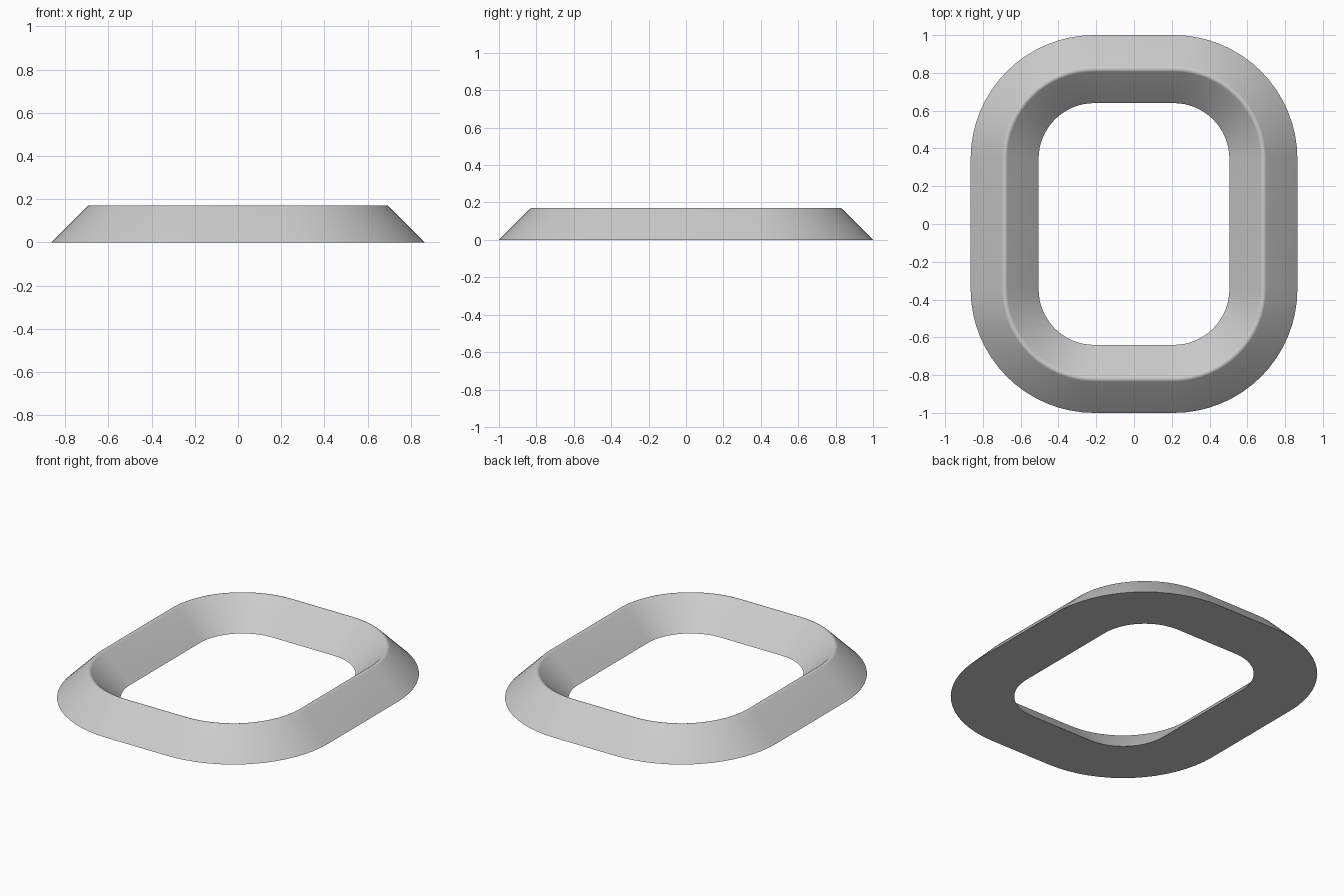
import bpy, bmesh
from math import sin, cos, pi, radians

if "Cube" in bpy.data.objects:
    bpy.data.objects.remove(bpy.data.objects["Cube"], do_unlink=True)

grey = bpy.data.materials.new("light_grey")
grey.use_nodes = True
colour = (0.6, 0.6, 0.6, 1)
grey.diffuse_color = colour
grey.node_tree.nodes["Principled BSDF"].inputs["Base Color"].default_value = colour

# Rounded-rectangle path: corner centres and the distance of the ridge from them
CX, CY = 0.21, 0.345
RIDGE, HALF, FILLET = 0.475, 0.18, 0.02
CORNER_STEPS, FILLET_STEPS = 16, 6

# Triangular section with a softly rounded crest, as (offset from corner, height)
section = [(RIDGE + HALF, 0)]
crest_z = HALF - FILLET * 2 ** 0.5
for i in range(FILLET_STEPS + 1):
    a = pi / 4 + pi / 2 * i / FILLET_STEPS
    section.append((RIDGE + FILLET * cos(a), crest_z + FILLET * sin(a)))
section.append((RIDGE - HALF, 0))

# Sweep the section around the four corners
bm = bmesh.new()
rings = []
for corner, (sx, sy) in enumerate([(1, 1), (-1, 1), (-1, -1), (1, -1)]):
    for i in range(CORNER_STEPS + 1):
        a = pi / 2 * (corner + i / CORNER_STEPS)
        rings.append([bm.verts.new((sx * CX + r * cos(a), sy * CY + r * sin(a), z))
                      for r, z in section])
for k, ring in enumerate(rings):
    following = rings[(k + 1) % len(rings)]
    for j in range(len(section)):
        n = (j + 1) % len(section)
        bm.faces.new((ring[j], following[j], following[n], ring[n]))
bmesh.ops.recalc_face_normals(bm, faces=bm.faces)

mesh = bpy.data.meshes.new("bevelled_frame")
bm.to_mesh(mesh)
bm.free()
mesh.materials.append(grey)
frame = bpy.data.objects.new("bevelled_frame", mesh)
bpy.context.collection.objects.link(frame)

# Smooth flanks and crest, sharp rims around the flat underside
bpy.ops.object.select_all(action="DESELECT")
frame.select_set(True)
bpy.context.view_layer.objects.active = frame
bpy.ops.object.shade_smooth_by_angle(angle=radians(35))
